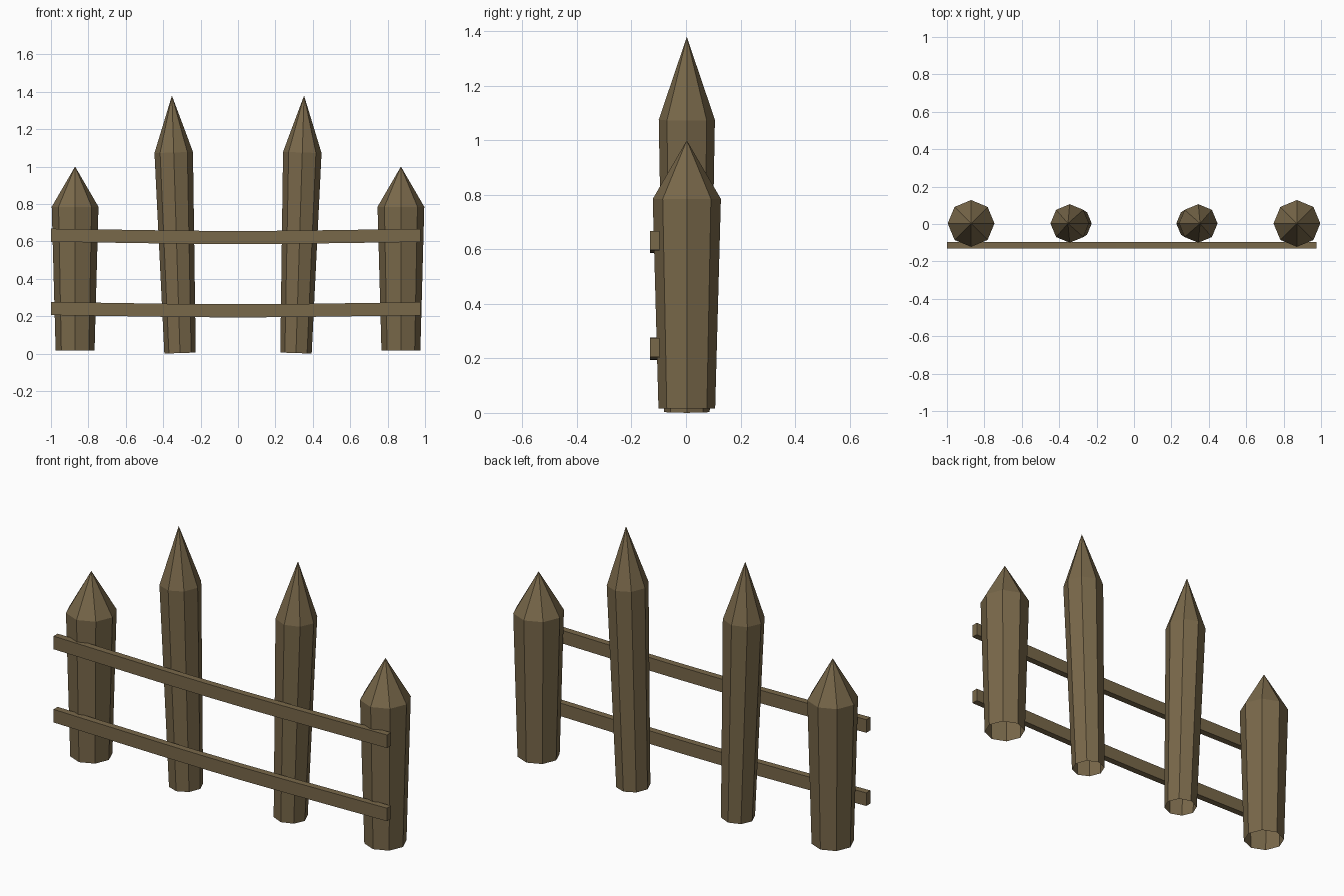
import bpy, bmesh, math
from mathutils import Matrix

if "Cube" in bpy.data.objects:
    bpy.data.objects.remove(bpy.data.objects["Cube"])

wood = bpy.data.materials.new("brown wood")
wood.diffuse_color = (0.19, 0.138, 0.068, 1)
wood.use_nodes = True
wood.node_tree.nodes["Principled BSDF"].inputs["Base Color"].default_value = wood.diffuse_color


def finish(bm, name):
    bmesh.ops.recalc_face_normals(bm, faces=bm.faces)
    me = bpy.data.meshes.new(name)
    bm.to_mesh(me)
    bm.free()
    me.materials.append(wood)
    ob = bpy.data.objects.new(name, me)
    bpy.context.collection.objects.link(ob)


# Eight-sided sharpened stake, open at the bottom
def stake(name, x, z, r_low, r_high, shoulder, tip, tilt=0.0):
    bm = bmesh.new()
    rings = []
    for r, h in ((r_low, 0), (r_high, shoulder - z)):
        rings.append([bm.verts.new((r * math.cos(i * math.pi / 4),
                                    r * math.sin(i * math.pi / 4), h)) for i in range(8)])
    top = bm.verts.new((0, 0, tip - z))
    low, high = rings
    for i in range(8):
        j = (i + 1) % 8
        bm.faces.new((low[i], low[j], high[j], high[i]))
        bm.faces.new((high[i], high[j], top))
    bm.transform(Matrix.Translation((x, 0.003, z)) @ Matrix.Rotation(math.radians(tilt), 4, 'Y'))
    finish(bm, name)


# Slightly sagging rail: box section swept along x
def rail(name, z):
    bm = bmesh.new()
    prev = None
    path = ((-1.0, 0.012), (-0.34, 0.002), (-0.1, 0), (0.1, 0), (0.34, 0.002), (0.975, 0.011))
    for x, dz in path:
        ring = [bm.verts.new((x, y, z + dz + h)) for y, h in
                ((-0.132, -0.035), (-0.097, -0.035), (-0.097, 0.035), (-0.132, 0.035))]
        if prev:
            for i in range(4):
                j = (i + 1) % 4
                bm.faces.new((prev[i], prev[j], ring[j], ring[i]))
        else:
            bm.faces.new(ring)
        prev = ring
    bm.faces.new(prev)
    finish(bm, name)


for side, s in (("left", -1), ("right", 1)):
    stake(side + "_outer_post", s * 0.871, 0.016, 0.104, 0.125, 0.785, 1.0)
    stake(side + "_inner_post", s * 0.31, 0.003, 0.084, 0.103, 1.076, 1.38, s * 1.8)
rail("upper_rail", 0.621)
rail("lower_rail", 0.229)
